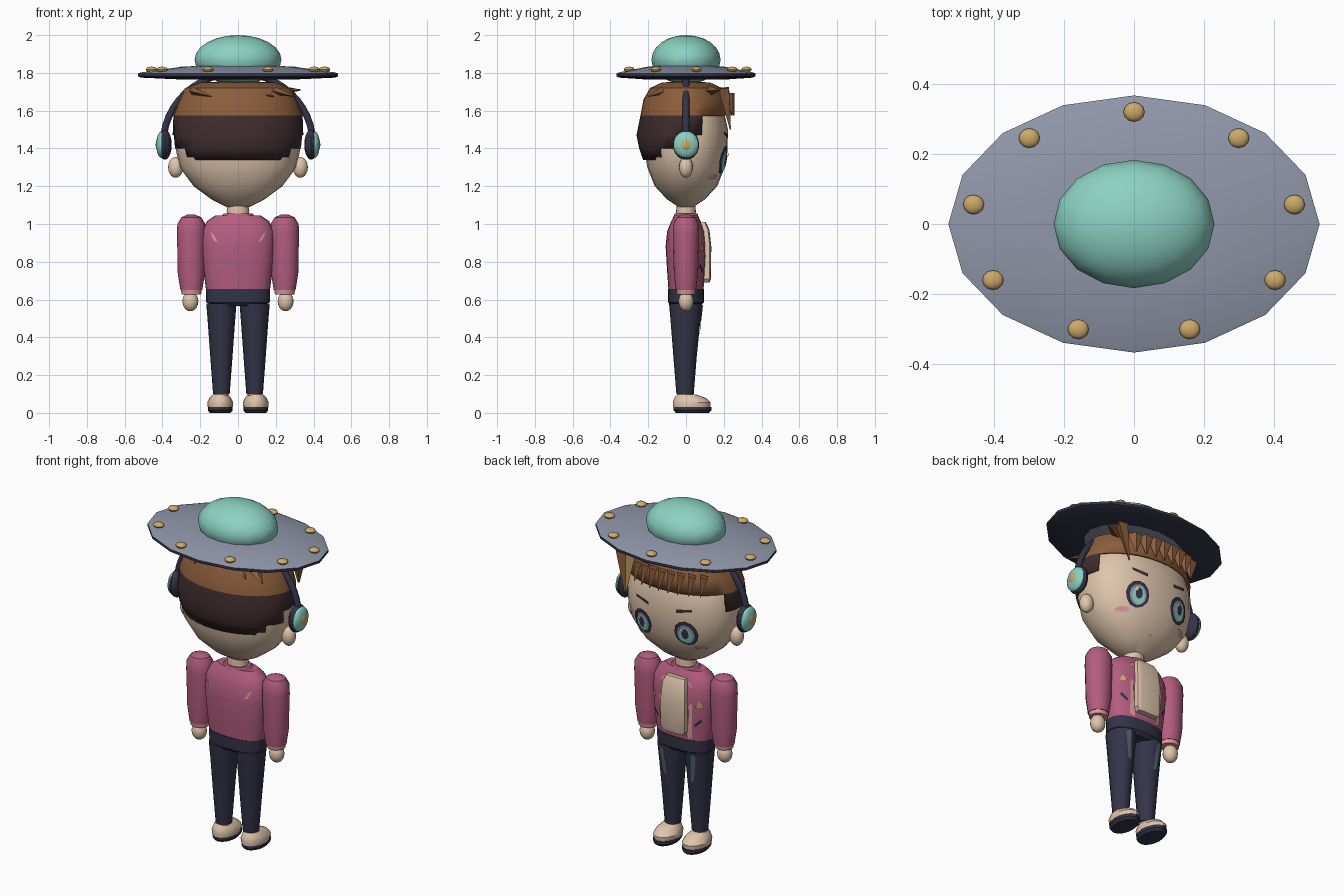
import bpy, bmesh, math
from mathutils import Vector, Matrix

cube = bpy.data.objects.get("Cube")
if cube:
    bpy.data.objects.remove(cube, do_unlink=True)


def material(name, rgb):
    m = bpy.data.materials.new(name)
    m.use_nodes = True
    m.diffuse_color = (*rgb, 1)
    m.node_tree.nodes["Principled BSDF"].inputs["Base Color"].default_value = (*rgb, 1)
    return m


SKIN = material("skin_beige", (.74, .56, .41))
PINK = material("jacket_pink", (.45, .11, .21))
PALE = material("pale_pink", (.72, .32, .33))
NAVY = material("navy", (.034, .034, .066))
SLATE = material("slate_grey", (.28, .31, .40))
TEAL = material("teal", (.26, .64, .54))
GOLD = material("gold", (.61, .40, .14))
BROWN = material("hair_brown", (.26, .11, .045))
DARK = material("dark_brown", (.051, .026, .028))
DENIM = material("faded_denim", (.08, .13, .17))


def finish(name, bm, *mats, smooth=True, rule=None):
    """Turn a bmesh into an object; rule picks the material slot per face."""
    bm.normal_update()
    for f in bm.faces:
        f.material_index = rule(f) if rule else 0
    mesh = bpy.data.meshes.new(name)
    bm.to_mesh(mesh)
    bm.free()
    for m in mats:
        mesh.materials.append(m)
    ob = bpy.data.objects.new(name, mesh)
    bpy.context.collection.objects.link(ob)
    if smooth:
        bpy.ops.object.select_all(action='DESELECT')
        ob.select_set(True)
        bpy.context.view_layer.objects.active = ob
        bpy.ops.object.shade_smooth_by_angle(angle=math.radians(32))
    return ob


def power(v, p):
    return math.copysign(abs(v) ** (2 / p), v)


def loft(name, rows, *mats, segs=20, p=2, cx=0, rule=None, keep=None, cap=True):
    """Stack of rounded cross-sections: rows of (z, x radius, y radius, y centre)."""
    bm = bmesh.new()
    rings = []
    for z, rx, ry, cy in rows:
        angles = [math.tau * i / segs for i in range(segs)]
        rings.append([bm.verts.new((cx + rx * power(math.cos(a), p),
                                    cy + ry * power(math.sin(a), p), z)) for a in angles])
    for lo, hi in zip(rings, rings[1:]):
        for i in range(segs):
            j = (i + 1) % segs
            bm.faces.new((lo[i], lo[j], hi[j], hi[i]))
    if cap:
        bm.faces.new(rings[0][::-1])
    bm.faces.new(rings[-1])
    if keep:
        drop = [f for f in bm.faces if not keep(f.calc_center_median())]
        bmesh.ops.delete(bm, geom=drop, context='FACES')
    return finish(name, bm, *mats, rule=rule)


def surface(rows, p):
    """Depth of a loft's front (side 1) or back (side -1) at x, z."""
    def depth(x, z, side):
        for a, b in zip(rows, rows[1:]):
            if a[0] <= z <= b[0]:
                t = (z - a[0]) / (b[0] - a[0])
                rx, ry, cy = (a[k] + t * (b[k] - a[k]) for k in (1, 2, 3))
                return cy + side * ry * max(0, 1 - abs(x / rx) ** p) ** (1 / p)
        return 0
    return depth


def decal(name, points, depth, mat, lift=.005, side=1):
    """Thin patch that follows a body surface."""
    bm = bmesh.new()
    n = len(points)
    mid = (sum(q[0] for q in points) / n, sum(q[1] for q in points) / n)
    vs = [bm.verts.new((x, depth(x, z, side) + side * lift, z)) for x, z in [*points, mid]]
    for i in range(n):
        f = bm.faces.new((vs[i], vs[(i + 1) % n], vs[n]))
        f.normal_update()
        if f.normal.y * side < 0:
            f.normal_flip()
    return finish(name, bm, mat)


def oval(x, z, rx, rz, n=12):
    return [(x + rx * math.cos(math.tau * i / n), z + rz * math.sin(math.tau * i / n)) for i in range(n)]


def ball(name, loc, size, mat, u=16, v=10):
    bm = bmesh.new()
    bmesh.ops.create_uvsphere(bm, u_segments=u, v_segments=v, radius=1,
                              matrix=Matrix.Translation(loc) @ Matrix.Diagonal((*size, 1)))
    return finish(name, bm, mat)


def lock(name, base, tip, r, flat=.6):
    """Pointed hair lock, lighter on one side."""
    a, b = Vector(base), Vector(tip)
    bm = bmesh.new()
    rot = (b - a).to_track_quat('Z', 'Y').to_matrix().to_4x4()
    bmesh.ops.create_cone(bm, cap_ends=True, segments=4, radius1=r, radius2=r * .1, depth=(b - a).length,
                          matrix=Matrix.Translation((a + b) / 2) @ rot @ Matrix.Diagonal((1, flat, 1, 1)))
    return finish(name, bm, BROWN, GOLD, smooth=False,
                  rule=lambda f: int(f.normal.x < -.2 and f.normal.y > .1))


# Head and hair shell
HEAD_P = 2.3
head = [(1.09, .06, .04, 0), (1.13, .14, .1, 0), (1.2, .235, .165, 0), (1.3, .31, .205, 0),
        (1.4, .33, .22, 0), (1.5, .33, .222, 0), (1.6, .3, .2, 0), (1.68, .24, .16, 0)]
loft("head", head, SKIN, segs=24, p=HEAD_P)
face = surface(head, HEAD_P)

hair = [(1.34, .318, .228, 0), (1.4, .34, .243, -.005), (1.47, .346, .25, -.012), (1.575, .342, .238, -.003),
        (1.66, .31, .225, 0), (1.72, .28, .19, 0), (1.748, .2, .13, 0), (1.758, .03, .02, 0)]


def hairline(c):
    limit = -.12 if c.z < 1.4 else -.06 if c.z < 1.47 else .1
    return c.z > 1.575 or c.y < limit


shell = loft("hair", hair, BROWN, DARK, segs=32, keep=hairline, cap=False,
             rule=lambda f: int(f.calc_center_median().z < 1.575))
solid = shell.modifiers.new("thickness", 'SOLIDIFY')
solid.thickness = .012

# Fringe, side tuft and swept top locks
for i in range(8):
    x = -.24 + .058 * i
    y = .235 * math.sqrt(1 - (x / .36) ** 2)
    lock(f"fringe_lock_{i}", (x, y, 1.69), (x + .01, y + .02, 1.575), .04)
lock("side_tuft", (.25, .2, 1.72), (.23, .235, 1.5), .055)
lock("side_tuft_upper", (.14, .1, 1.7), (.33, .18, 1.71), .06)
for i in range(5):
    x = -.24 + .11 * i
    lock(f"crown_lock_{i}", (x, -.13, 1.705), (x + .1, -.2, 1.675), .035)

# Face details, ears and ear cups
for s, side in ((1, "left"), (-1, "right")):
    decal(side + "_eye_outline", oval(s * .14, 1.34, .066, .075), face, NAVY, .006)
    decal(side + "_eye_white", oval(s * .14, 1.335, .048, .058), face, SLATE, .009)
    decal(side + "_iris", oval(s * .14, 1.33, .036, .05), face, TEAL, .012)
    decal(side + "_pupil", oval(s * .14, 1.34, .02, .032), face, NAVY, .015)
    decal(side + "_eye_glint", oval(s * .14 + .018, 1.365, .011, .013, 8), face, SKIN, .018)
    decal(side + "_brow", [(s * .09, 1.455), (s * .18, 1.475), (s * .18, 1.49), (s * .09, 1.475)], face, DARK)
    decal(side + "_blush", oval(s * .2, 1.25, .032, .014), face, PALE)
    ball(side + "_ear", (s * .33, 0, 1.3), (.04, .037, .055), SKIN)
    ball(side + "_ear_cup", (s * .387, 0, 1.42), (.036, .07, .08), NAVY)
    ball(side + "_cup_cover", (s * .405, 0, 1.42), (.028, .066, .07), TEAL)
    ball(side + "_cup_badge", (s * .42, 0, 1.42), (.016, .037, .037), GOLD, 12, 8)
decal("nose", oval(0, 1.225, .007, .005, 6), face, PALE)
decal("mouth", oval(0, 1.165, .016, .005, 8), face, PALE)

# Headphone band
curve = bpy.data.curves.new("headphone_band", 'CURVE')
curve.dimensions = '3D'
curve.bevel_depth = .018
curve.bevel_resolution = 2
spline = curve.splines.new('POLY')
spline.points.add(24)
for i, pt in enumerate(spline.points):
    a = math.pi * i / 24
    pt.co = (.395 * math.cos(a), 0, 1.43 + .37 * math.sin(a), 1)
curve.materials.append(NAVY)
bpy.context.collection.objects.link(bpy.data.objects.new("headphone_band", curve))

# Saucer hat with dome and studs
saucer = [(1.765, .3, .21, 0), (1.775, .515, .355, 0), (1.782, .53, .367, 0), (1.797, .53, .367, 0),
          (1.803, .51, .353, 0), (1.832, .3, .21, 0), (1.838, .2, .14, 0)]
loft("saucer_brim", saucer, SLATE, NAVY, segs=16,
     rule=lambda f: int(1.768 < f.calc_center_median().z < 1.8))
ball("saucer_dome", (0, 0, 1.87), (.23, .183, .13), TEAL, 16, 12)
for i in range(9):
    a = math.radians(90 + 40 * i)
    ball(f"saucer_stud_{i}", (.465 * math.cos(a), .32 * math.sin(a), 1.818), (.03, .028, .015), GOLD, 12, 8)

# Jacket, collar and shirt panel
TORSO_P = 2.4
torso = [(.64, .168, .092, 0), (.75, .182, .1, 0), (.88, .194, .108, 0), (.96, .19, .1, 0),
         (1.015, .165, .078, 0), (1.045, .12, .06, 0)]
loft("jacket", torso, PINK, segs=24, p=TORSO_P)
chest = surface(torso, TORSO_P)
loft("collar", [(1.03, .1, .07, 0), (1.055, .075, .06, 0)], PINK)
loft("neck", [(1.02, .055, .05, 0), (1.07, .06, .052, 0), (1.13, .05, .045, 0)], SKIN)
loft("shirt_panel", [(.69, .065, .02, .105), (.71, .08, .026, .106), (.88, .08, .026, .108),
                     (.97, .075, .026, .098), (1.01, .06, .02, .085)], SKIN, segs=16, p=5)
for s, side in ((1, "left"), (-1, "right")):
    decal(side + "_jacket_trim", [(s * .07, .66), (s * .1, .67), (s * .108, .85), (s * .1, .98), (s * .07, 1.0)],
          chest, PALE)
    decal(side + "_pocket", [(s * .12, .74), (s * .155, .775), (s * .15, .79), (s * .115, .755)], chest, NAVY)
    decal(side + "_pin", [(s * .125, .86), (s * .165, .86), (s * .145, .9)], chest, GOLD, .008)
    decal(side + "_back_patch", [(s * .108, .905), (s * .125, .91), (s * .148, .955), (s * .13, .945)],
          chest, PALE, side=-1)

    # Arms
    x = s * .247
    loft(side + "_sleeve", [(.65, .058, .055, 0), (.74, .072, .064, 0), (.86, .074, .068, 0), (.95, .077, .07, 0),
                            (1.0, .074, .068, 0), (1.035, .053, .05, 0), (1.05, .02, .02, 0)],
         PINK, segs=16, cx=x)
    loft(side + "_cuff", [(.628, .052, .048, 0), (.66, .056, .053, 0)], PALE, segs=16, cx=x)
    ball(side + "_hand", (s * .252, 0, .59), (.042, .04, .052), SKIN)

    # Trouser legs, socks and shoes
    x = s * .088
    leg = [(.1, .044, .046, -.005), (.3, .059, .062, -.005), (.48, .072, .078, -.003), (.58, .08, .088, -.002)]
    loft(side + "_leg", leg, NAVY, segs=16, cx=x)
    thigh = surface(leg, 2)
    decal(side + "_leg_patch", [(s * .075, .4), (s * .1, .41), (s * .12, .56), (s * .09, .575), (s * .08, .48)],
          lambda px, pz, d: thigh(px - x, pz, d), DENIM)
    loft(side + "_sock", [(.08, .036, .04, -.005), (.115, .038, .042, -.005)], PALE, segs=16, cx=x)
    loft(side + "_shoe", [(.03, .066, .098, .03), (.055, .069, .1, .03), (.078, .058, .085, .022),
                          (.098, .04, .05, .003)], SKIN, segs=16, cx=s * .094)
    loft(side + "_sole", [(0, .055, .088, .034), (.014, .066, .1, .034), (.032, .066, .1, .034)],
         NAVY, segs=16, cx=s * .094)
loft("hips", [(.565, .12, .075, 0), (.585, .168, .094, 0), (.655, .17, .096, 0)], NAVY, segs=24, p=2.4)
